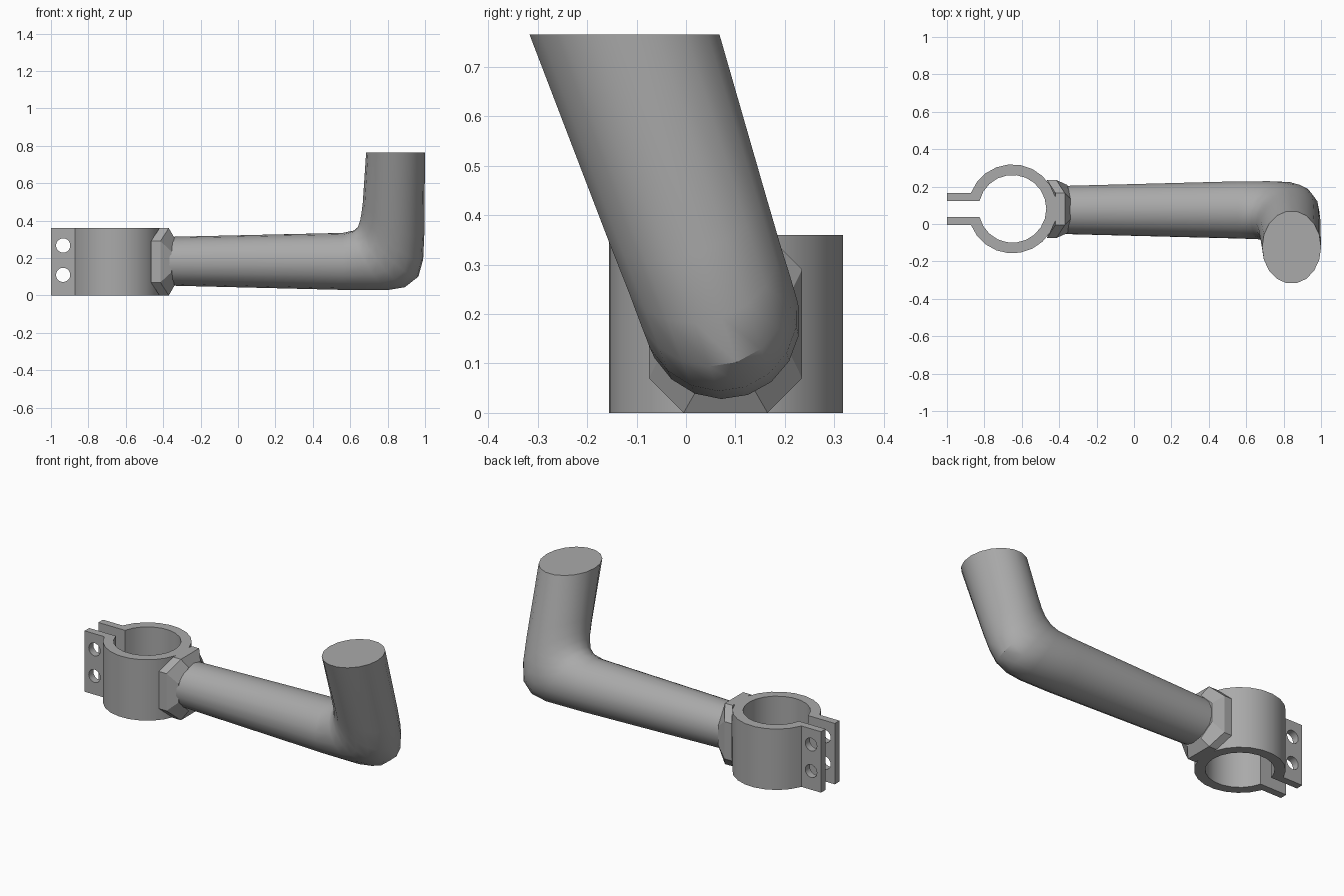
import bpy, bmesh, math
from mathutils import Vector

if "Cube" in bpy.data.objects:
    bpy.data.objects.remove(bpy.data.objects["Cube"], do_unlink=True)

grey = bpy.data.materials.new("plain grey")
grey.use_nodes = True
COLOUR = (0.4, 0.4, 0.4, 1)
grey.diffuse_color = COLOUR
grey.node_tree.nodes["Principled BSDF"].inputs["Base Color"].default_value = COLOUR


def finish(name, bm, smooth_angle=None):
    bmesh.ops.recalc_face_normals(bm, faces=bm.faces)
    mesh = bpy.data.meshes.new(name)
    bm.to_mesh(mesh)
    bm.free()
    mesh.materials.append(grey)
    obj = bpy.data.objects.new(name, mesh)
    bpy.context.collection.objects.link(obj)
    if smooth_angle:
        bpy.ops.object.select_all(action='DESELECT')
        obj.select_set(True)
        bpy.context.view_layer.objects.active = obj
        bpy.ops.object.shade_smooth_by_angle(angle=math.radians(smooth_angle))
    return obj


def loft(rings):
    """Skin a list of equal-length point rings and cap both ends."""
    bm = bmesh.new()
    loops = [[bm.verts.new(p) for p in ring] for ring in rings]
    n = len(loops[0])
    for a, b in zip(loops, loops[1:]):
        for i in range(n):
            j = (i + 1) % n
            bm.faces.new((a[i], a[j], b[j], b[i]))
    bm.faces.new(loops[0])
    bm.faces.new(loops[-1])
    return bm


# Split clamp: open ring with two parallel ears, extruded upward
CX, CY, HEIGHT = -0.65, 0.081, 0.36
R_OUT, R_IN, EAR_OUT, EAR_IN = 0.238, 0.181, 0.086, 0.043


def arc(radius, half_gap, steps=20):
    start = math.pi - math.asin(half_gap / radius)
    return [(CX + radius * math.cos(a), CY + radius * math.sin(a))
            for a in (start * (1 - 2 * i / steps) for i in range(steps + 1))]


outline = [(-1, CY + EAR_OUT)] + arc(R_OUT, EAR_OUT) + [(-1, CY - EAR_OUT), (-1, CY - EAR_IN)]
outline += arc(R_IN, EAR_IN)[::-1] + [(-1, CY + EAR_IN)]
clamp = finish("clamp", loft([[(x, y, z) for x, y in outline] for z in (0, HEIGHT)]))

# Bolt holes through the ears
for z in (0.11, 0.267):
    bpy.ops.mesh.primitive_cylinder_add(vertices=20, radius=0.038, depth=0.6,
                                        location=(-0.935, CY, z), rotation=(math.pi / 2, 0, 0))
    cutter = bpy.context.object
    cutter.name = "bolt_hole_cutter"
    cutter.hide_render = True
    cutter.hide_set(True)
    cut = clamp.modifiers.new("bolt_hole", 'BOOLEAN')
    cut.object, cut.operation, cut.solver = cutter, 'DIFFERENCE', 'EXACT'
    bpy.context.view_layer.objects.active = clamp
    bpy.ops.object.modifier_apply(modifier=cut.name)
    bpy.data.objects.remove(cutter, do_unlink=True)
bpy.ops.object.select_all(action='DESELECT')
clamp.select_set(True)
bpy.ops.object.shade_smooth_by_angle(angle=math.radians(30))


# Octagonal flange, set back at the sides to follow the clamp
def octagon(x_side, x_top, wide, narrow, tall, short):
    quarter = [(x_side, wide, short), (x_top, narrow, tall)]
    pts = quarter + [(x, -y, z) for x, y, z in quarter[::-1]]
    pts += [(x, -y, -z) for x, y, z in pts]
    return [(x, y + 0.08, z + 0.18) for x, y, z in pts]


finish("flange", loft([octagon(-0.465, -0.42, 0.155, 0.085, 0.18, 0.11),
                       octagon(-0.415, -0.37, 0.155, 0.085, 0.18, 0.11),
                       octagon(-0.355, -0.34, 0.128, 0.055, 0.128, 0.055)]))

# Bent arm: rings span from the inside to the outside of the bend
ORIGIN = Vector((0, 0.075, 0.183))
RISE = Vector((0, -0.324, 0.946))
SIDE = Vector((0, 0.946, 0.324))


def bend_ring(inner, outer, side, sides=18):
    a, b = (ORIGIN + Vector((x, 0, 0)) + RISE * s for x, s in (inner, outer))
    mid, half = (a + b) / 2, (a - b) / 2
    turns = [2 * math.pi * i / sides for i in range(sides)]
    return [mid + half * math.cos(t) + side * math.sin(t) for t in turns]


sections = [((-0.42, 0.129), (-0.42, -0.129), 0.129),
            ((0.56, 0.151), (0.56, -0.153), 0.155),
            ((0.615, 0.165), (0.80, -0.155), 0.157),
            ((0.64, 0.19), (0.90, -0.138), 0.159),
            ((0.653, 0.23), (0.965, -0.085), 0.161),
            ((0.66, 0.27), (0.99, 0.01), 0.163),
            ((0.667, 0.33), (0.996, 0.15), 0.168)]
rings = [bend_ring(i, o, SIDE * w) for i, o, w in sections]
rings.append(bend_ring((0.685, 0.615), (1, 0.615), Vector((0, 0.195, 0))))
finish("bent_arm", loft(rings), 35)
